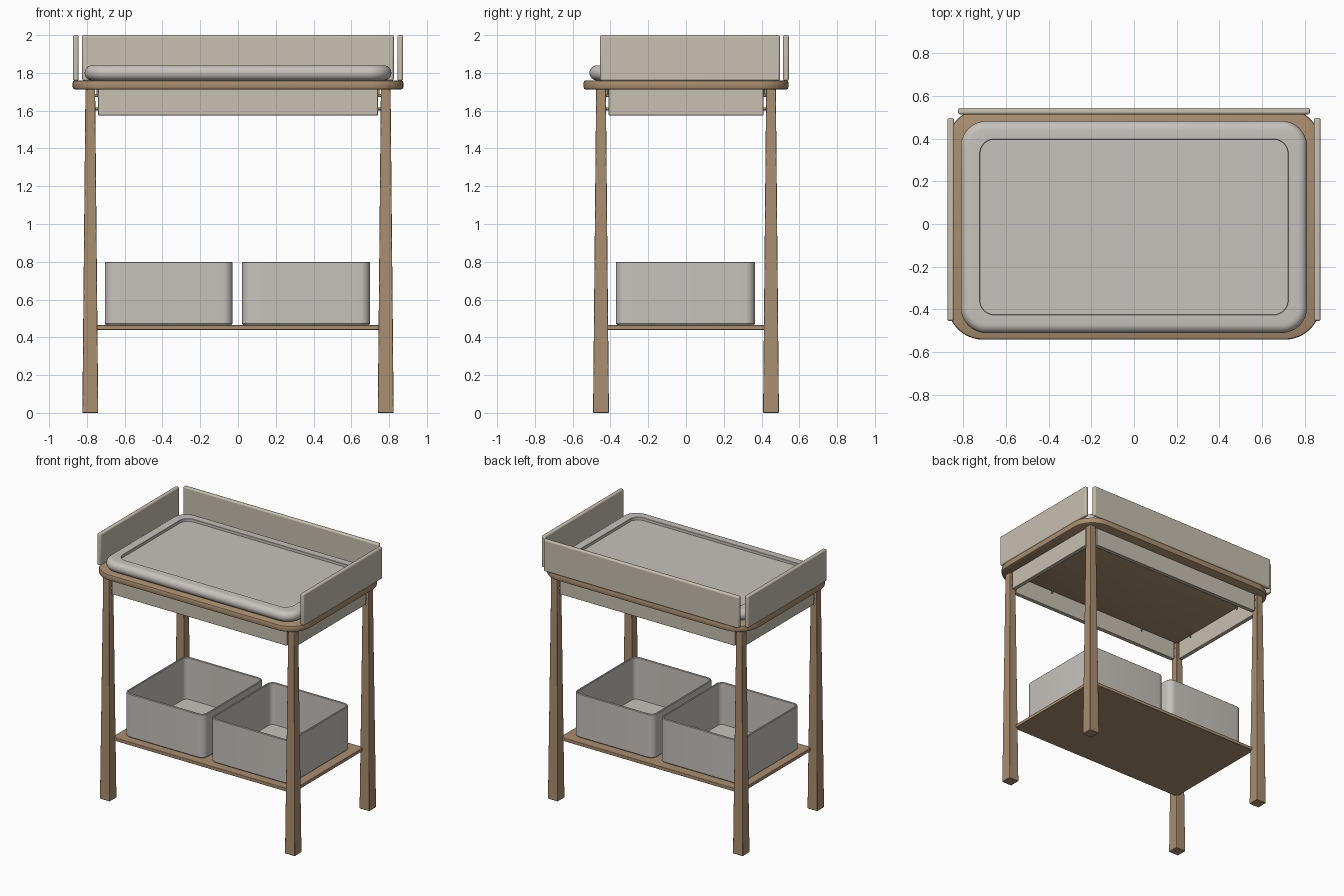
import bpy, bmesh, math

if "Cube" in bpy.data.objects:
    bpy.data.objects.remove(bpy.data.objects["Cube"])

def material(name, rgb):
    m = bpy.data.materials.new(name)
    m.diffuse_color = (*rgb, 1)
    m.use_nodes = True
    m.node_tree.nodes["Principled BSDF"].inputs["Base Color"].default_value = m.diffuse_color
    return m

WOOD = material("wood", (0.40, 0.27, 0.16))
PAINT = material("beige_paint", (0.58, 0.53, 0.44))
FABRIC = material("grey_fabric", (0.57, 0.54, 0.51))

def finish(bm, name, mat, bevel=0):
    bmesh.ops.recalc_face_normals(bm, faces=bm.faces)
    me = bpy.data.meshes.new(name)
    bm.to_mesh(me)
    bm.free()
    ob = bpy.data.objects.new(name, me)
    bpy.context.collection.objects.link(ob)
    me.materials.append(mat)
    if bevel:
        b = ob.modifiers.new("bevel", 'BEVEL')
        b.width, b.segments = bevel, 3
    bpy.ops.object.select_all(action='DESELECT')
    ob.select_set(True)
    bpy.context.view_layer.objects.active = ob
    bpy.ops.object.shade_smooth_by_angle(angle=math.radians(35))
    return ob

def loft(name, rings, mat, cx=0, cy=0, seg=8):
    """Capped skin over rounded rectangles given as (half x, half y, radius, z)."""
    bm = bmesh.new()
    loops = []
    for hx, hy, r, z in rings:
        loop = []
        for q, (sx, sy) in enumerate(((1, 1), (-1, 1), (-1, -1), (1, -1))):
            for i in range(seg + 1):
                a = math.pi / 2 * (q + i / seg)
                loop.append(bm.verts.new((cx + sx * (hx - r) + r * math.cos(a),
                                          cy + sy * (hy - r) + r * math.sin(a), z)))
        loops.append(loop)
    n = len(loops[0])
    for a, b in zip(loops, loops[1:]):
        for i in range(n):
            bm.faces.new((a[i], a[(i + 1) % n], b[(i + 1) % n], b[i]))
    bm.faces.new(loops[0][::-1])
    bm.faces.new(loops[-1])
    return finish(bm, name, mat)

def box(name, lo, hi, mat, bevel=0, taper=1):
    bm = bmesh.new()
    bmesh.ops.create_cube(bm, size=1)
    for v in bm.verts:
        k = taper if v.co.z > 0 else 1
        v.co = [(l + h) / 2 + c * (h - l) * s for l, h, c, s in zip(lo, hi, v.co, (k, k, 1))]
    return finish(bm, name, mat, bevel)

def rod(name, loc, axis, length, r, mat):
    bm = bmesh.new()
    bmesh.ops.create_cone(bm, cap_ends=True, segments=12, radius1=r, radius2=r, depth=length)
    ob = finish(bm, name, mat)
    ob.location = loc
    ob.rotation_euler = {'x': (0, math.pi / 2, 0), 'y': (math.pi / 2, 0, 0), 'z': (0, 0, 0)}[axis]

# Tapered legs with dowels joining the aprons
LX, LY = 0.782, 0.45
for sx, fx in ((-1, "left"), (1, "right")):
    for sy, fy in ((-1, "front"), (1, "back")):
        x, y = sx * LX, sy * LY
        box(f"{fy}_{fx}_leg", (x - .042, y - .042, 0), (x + .042, y + .042, 1.72), WOOD, .004, .61)
        for z in (1.61, 1.68):
            rod(f"{fy}_{fx}_dowel_x", (sx * .745, y, z), 'x', .05, .008, WOOD)
            rod(f"{fy}_{fx}_dowel_y", (x, sy * .415, z), 'y', .05, .008, WOOD)

# Lower shelf
box("shelf", (-.762, -.43, .44), (.762, .43, .465), WOOD, .003)

# Open storage bins
for cx, name in ((-.367, "left_bin"), (.36, "right_bin")):
    hx, hy, t = .338, .368, .014
    loft(name, [(hx - .006, hy - .006, .044, .465), (hx, hy, .05, .472), (hx, hy, .05, .796),
                (hx - .004, hy - .004, .046, .80), (hx - t + .003, hy - t + .003, .039, .80),
                (hx - t, hy - t, .036, .796), (hx - t, hy - t, .036, .48)], FABRIC, cx, -.003)

# Aprons under the top, with small fixing screws inside
for s, fy, fx in ((-1, "front", "left"), (1, "back", "right")):
    y, x = s * LY, s * LX
    box(f"{fy}_apron", (-.74, y - .016, 1.575), (.74, y + .016, 1.715), PAINT, .003)
    box(f"{fx}_apron", (x - .016, -.41, 1.575), (x + .016, .41, 1.715), PAINT, .003)
    for k in (-1, 1):
        rod(f"{fy}_screw", (k * .42, s * .415, 1.70), 'z', .04, .005, WOOD)
        rod(f"{fx}_screw", (s * .745, k * .26, 1.70), 'z', .04, .005, WOOD)

# Rounded table top
loft("table_top", [(.866, .533, .158, 1.713), (.872, .539, .164, 1.716), (.875, .542, .167, 1.723),
                   (.875, .542, .167, 1.75), (.872, .539, .164, 1.757), (.866, .533, .158, 1.76)],
     WOOD, seg=12)

# Guard panels on three sides
box("back_guard", (-.825, .514, 1.758), (.825, .545, 2.0), PAINT, .01)
for s, name in ((-1, "left_guard"), (1, "right_guard")):
    x = s * .859
    box(name, (x - .0155, -.455, 1.758), (x + .0155, .498, 2.0), PAINT, .01)

# Changing pad: bullnose edge and shallow recess
HX, HY, R = .812, .497, .12
rings = []
for i in range(13):
    a = math.pi * (i / 12 - .5)
    d = .04 * (1 - math.cos(a))
    rings.append((HX - d, HY - d, R - d, 1.80 + .04 * math.sin(a)))
rings += [(.724, .413, .07, 1.84), (.722, .411, .068, 1.838), (.722, .411, .068, 1.818)]
loft("changing_pad", rings, FABRIC, 0, -.014, 12)
